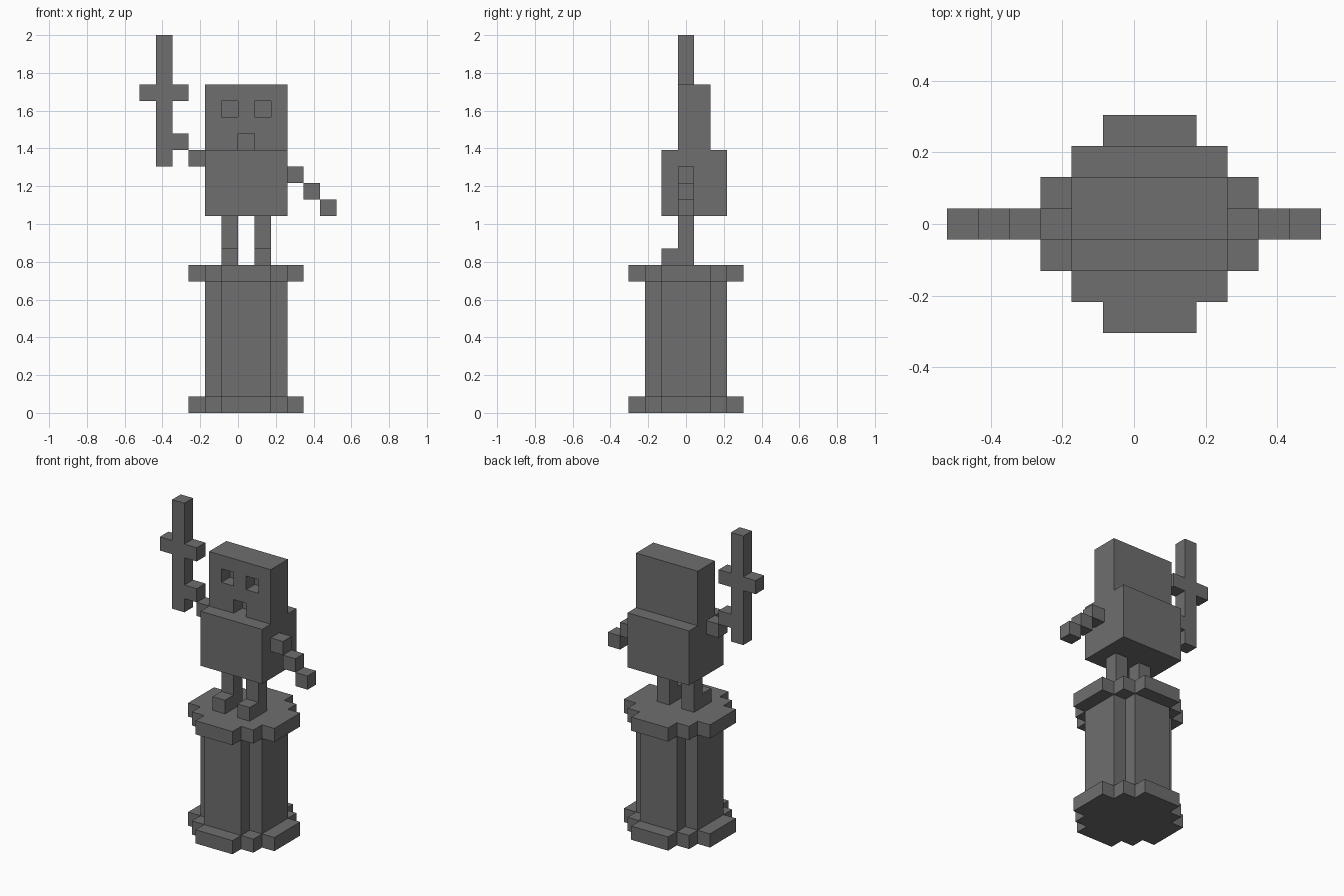
import bpy, bmesh
from mathutils import Vector

if "Cube" in bpy.data.objects:
    bpy.data.objects.remove(bpy.data.objects["Cube"], do_unlink=True)

U = 2 / 23  # size of one block

stone = bpy.data.materials.new("dark grey stone")
stone.use_nodes = True
GREY = (0.157, 0.157, 0.157, 1)
stone.diffuse_color = GREY
stone.node_tree.nodes["Principled BSDF"].inputs["Base Color"].default_value = GREY


def finish(name, bm):
    """Scale from blocks to units and link as an object."""
    bmesh.ops.recalc_face_normals(bm, faces=bm.faces)
    bmesh.ops.scale(bm, vec=(U, U, U), verts=bm.verts)
    mesh = bpy.data.meshes.new(name)
    bm.to_mesh(mesh)
    bm.free()
    mesh.materials.append(stone)
    obj = bpy.data.objects.new(name, mesh)
    bpy.context.collection.objects.link(obj)
    return obj


def add_box(bm, lo, hi):
    lo, hi = Vector(lo), Vector(hi)
    verts = bmesh.ops.create_cube(bm, size=1)["verts"]
    bmesh.ops.scale(bm, vec=hi - lo, verts=verts)
    bmesh.ops.translate(bm, vec=(lo + hi) / 2, verts=verts)


def boxes(name, *spans):
    bm = bmesh.new()
    for lo, hi in spans:
        add_box(bm, lo, hi)
    return finish(name, bm)


def prism(name, outline, axis, lo, hi):
    """Extrude a flat outline along one axis (0 x, 1 y, 2 z) from lo to hi."""
    bm = bmesh.new()
    points = []
    for p in outline:
        q = list(p)
        q.insert(axis, lo)
        points.append(bm.verts.new(q))
    face = bm.faces.new(points)
    out = bmesh.ops.extrude_face_region(bm, geom=[face])["geom"]
    step = Vector((0, 0, 0))
    step[axis] = hi - lo
    bmesh.ops.translate(bm, vec=step, verts=[g for g in out if isinstance(g, bmesh.types.BMVert)])
    return finish(name, bm)


def stepped_round(quarter, cx=0.5):
    """Mirror a quarter outline, running from +y to +x, into a full one."""
    half = quarter + [(x, -y) for x, y in reversed(quarter)]
    full = half + [(-x, y) for x, y in reversed(half)]
    return [(x + cx, y) for x, y in full]


# Pedestal
rim = stepped_round([(1.5, 3.5), (1.5, 2.5), (2.5, 2.5), (2.5, 1.5), (3.5, 1.5)])
shaft = stepped_round([(1.5, 2.5), (1.5, 1.5), (2.5, 1.5)])
prism("pedestal_base", rim, 2, 0, 1)
prism("pedestal_shaft", shaft, 2, 1, 8)
prism("pedestal_top", rim, 2, 8, 9)

# Legs with feet pointing forward
leg = [(-1.5, 9), (0.5, 9), (0.5, 12), (-0.5, 12), (-0.5, 10), (-1.5, 10)]
for name, x in (("right_leg", -1), ("left_leg", 1)):
    prism(name, leg, 0, x, x + 1)

# Body
boxes("body", ((-2, -1.5, 12), (3, 2.5, 16)))

# Head with sunken eyes and mouth
bm = bmesh.new()
add_box(bm, (-2, -0.5, 16), (3, 1.5, 20))
cuts = [((x, 0, 0), (1, 0, 0)) for x in (-1, 0, 1, 2)]
cuts += [((0, 0, z), (0, 0, 1)) for z in (17, 18, 19)]
for co, normal in cuts:
    bmesh.ops.bisect_plane(bm, geom=bm.verts[:] + bm.edges[:] + bm.faces[:],
                           plane_co=co, plane_no=normal)
holes = [Vector((x, -0.5, z)) for x, z in ((-0.5, 18.5), (1.5, 18.5), (0.5, 16.5))]
front = [f for f in bm.faces
         if any((f.calc_center_median() - h).length < 0.01 for h in holes)]
sunk = bmesh.ops.extrude_discrete_faces(bm, faces=front)["faces"]
bmesh.ops.translate(bm, vec=(0, 1, 0), verts=list({v for f in sunk for v in f.verts}))
finish("head", bm)

# Arms as diagonal runs of blocks
boxes("right_arm", *[((x, -0.5, z), (x + 1, 0.5, z + 1)) for x, z in ((-3, 15), (-4, 16))])
boxes("left_arm", *[((3 + i, -0.5, 14 - i), (4 + i, 0.5, 15 - i)) for i in range(3)])

# Raised sword with crossguard
sword = [(-5, 15), (-4, 15), (-4, 19), (-3, 19), (-3, 20), (-4, 20),
         (-4, 23), (-5, 23), (-5, 20), (-6, 20), (-6, 19), (-5, 19)]
prism("sword", sword, 1, -0.5, 0.5)
